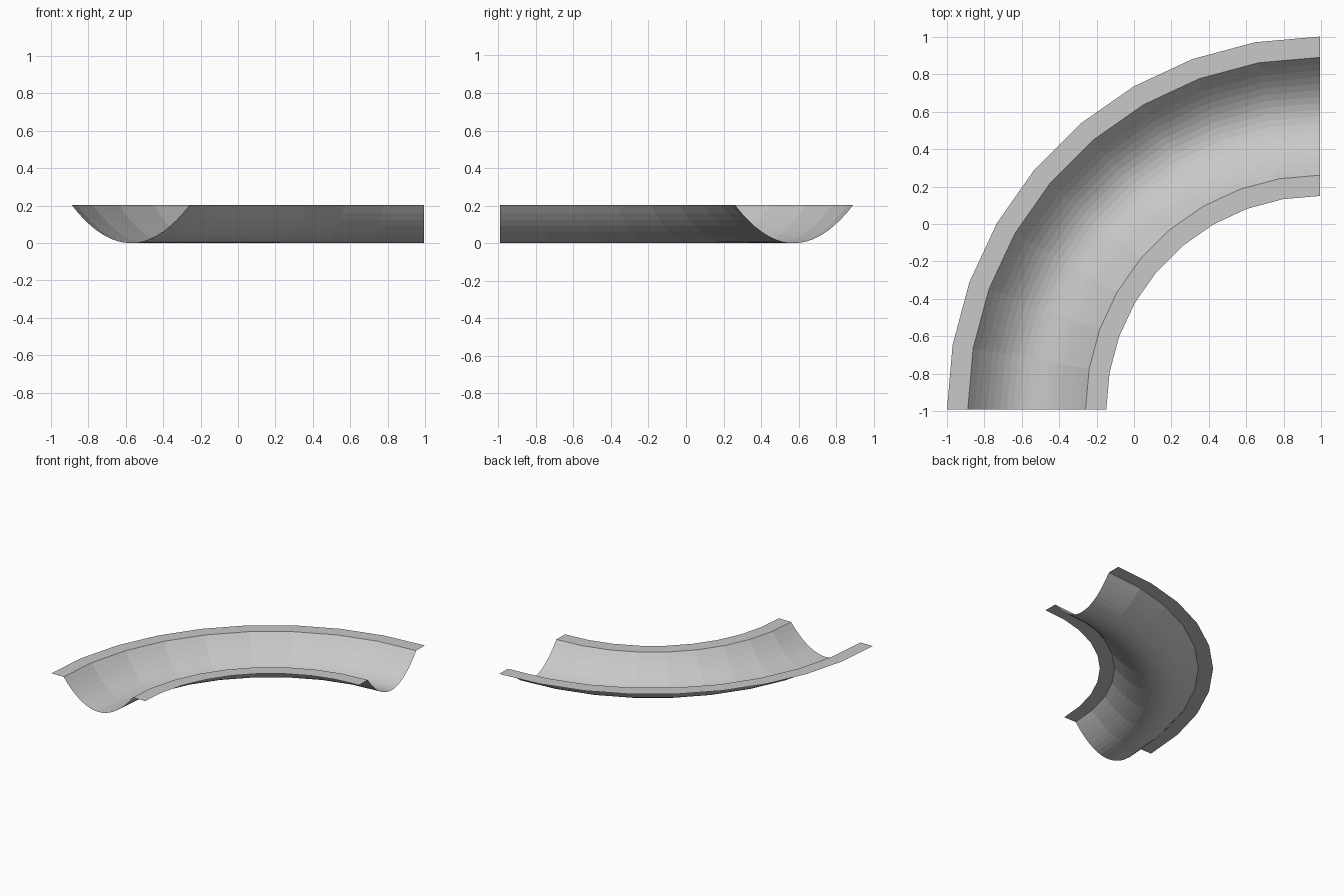
import bpy, bmesh, math

cube = bpy.data.objects.get("Cube")
if cube:
    bpy.data.objects.remove(cube, do_unlink=True)

CENTRE = (0.994, -0.992)
DEPTH = 0.203
MID, HALF = 1.568, 0.315      # trough centre radius and half width
LIP = 0.111                   # flange width
STRIPS, STEPS = 18, 9         # facets across the trough, and around the bend

grey = bpy.data.materials.new("light_grey")
grey.use_nodes = True
colour = (0.58, 0.58, 0.58, 1)
grey.diffuse_color = colour
grey.node_tree.nodes["Principled BSDF"].inputs["Base Color"].default_value = colour


def sweep(name, profile):
    """Sweep a (radius, height) profile through a quarter turn as a thin sheet."""
    bm = bmesh.new()
    rings = []
    for i in range(STEPS + 1):
        a = math.radians(180 - 90 * i / STEPS)
        rings.append([bm.verts.new((CENTRE[0] + r * math.cos(a),
                                    CENTRE[1] + r * math.sin(a), z))
                      for r, z in profile])
    for a, b in zip(rings, rings[1:]):
        for j in range(len(profile) - 1):
            bm.faces.new((a[j], a[j + 1], b[j + 1], b[j]))
    bm.normal_update()
    if sum(f.normal.z for f in bm.faces) < 0:
        bmesh.ops.reverse_faces(bm, faces=bm.faces[:])
    mesh = bpy.data.meshes.new(name)
    bm.to_mesh(mesh)
    bm.free()
    mesh.materials.append(grey)
    obj = bpy.data.objects.new(name, mesh)
    bpy.context.collection.objects.link(obj)
    return obj


# Curved trough with a parabolic cross-section
offsets = [2 * i / STRIPS - 1 for i in range(STRIPS + 1)]
sweep("trough", [(MID + HALF * t, DEPTH * t * t) for t in offsets])

# Flat flanges along both rims
sweep("inner_flange", [(MID - HALF - LIP, DEPTH), (MID - HALF, DEPTH)])
sweep("outer_flange", [(MID + HALF, DEPTH), (MID + HALF + LIP, DEPTH)])
